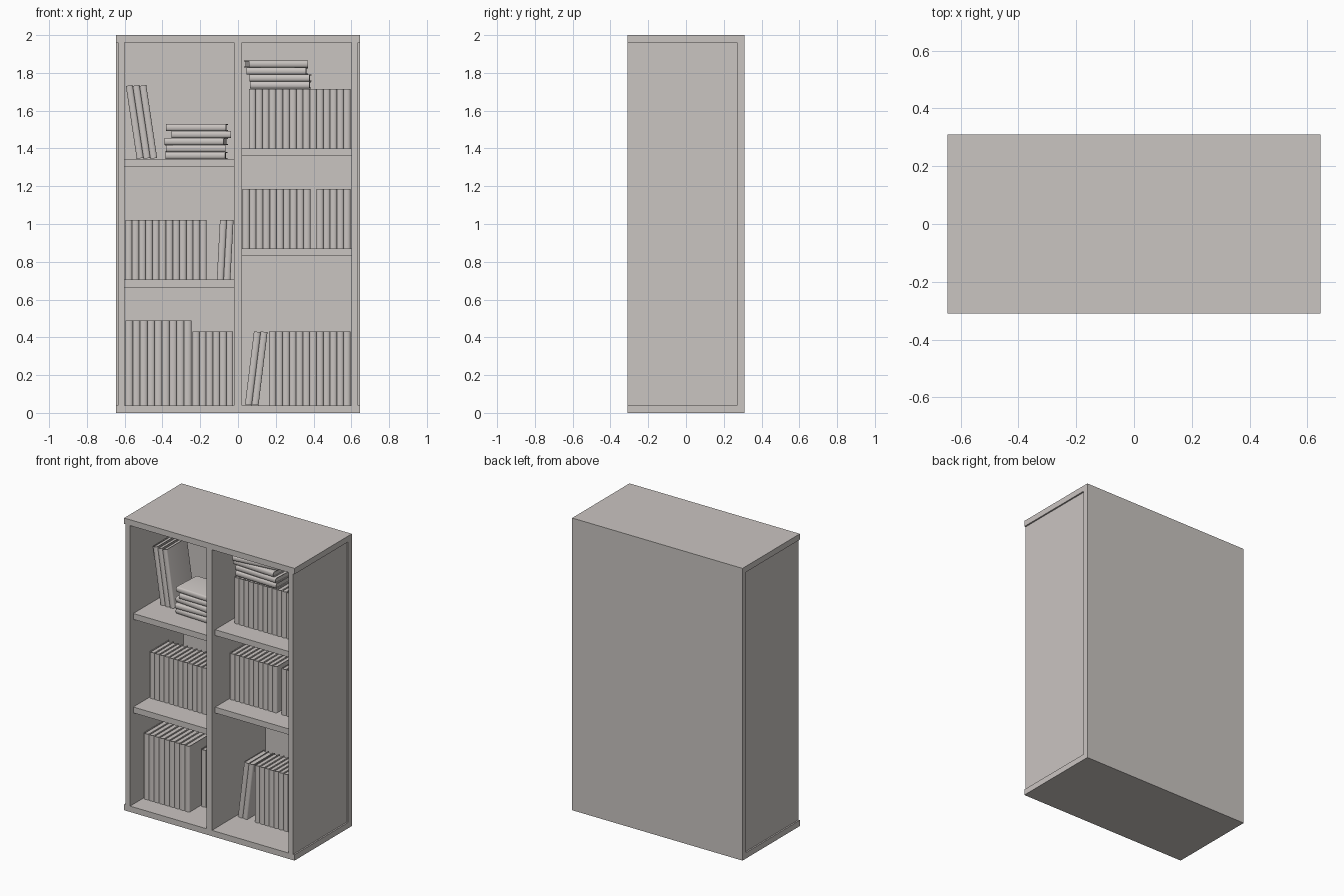
import bpy, bmesh, math
from mathutils import Matrix

cube = bpy.data.objects.get("Cube")
if cube:
    bpy.data.objects.remove(cube)

mat = bpy.data.materials.new("warm_grey")
mat.use_nodes = True
GREY = (0.59, 0.555, 0.535, 1)
mat.diffuse_color = GREY
mat.node_tree.nodes["Principled BSDF"].inputs["Base Color"].default_value = GREY


def link(name, mesh, matrix=None):
    ob = bpy.data.objects.new(name, mesh)
    bpy.context.collection.objects.link(ob)
    if matrix:
        ob.matrix_world = matrix
    return ob


def add_box(bm, x, y, z):
    size = [b - a for a, b in (x, y, z)]
    mid = [(a + b) / 2 for a, b in (x, y, z)]
    bmesh.ops.create_cube(bm, size=1, matrix=Matrix.Translation(mid) @ Matrix.Diagonal((*size, 1)))


def to_mesh(bm, name):
    bmesh.ops.recalc_face_normals(bm, faces=bm.faces)
    me = bpy.data.meshes.new(name)
    bm.to_mesh(me)
    bm.free()
    me.materials.append(mat)
    return me


def box(name, x, y, z):
    bm = bmesh.new()
    add_box(bm, x, y, z)
    link(name, to_mesh(bm, name))


# Cabinet
W, D, T, H = 0.645, 0.31, 0.04, 2.0
box("bottom_board", (-W, W), (-D, D), (0, T))
box("top_board", (-W, W), (-D, D), (H - T, H))
box("back_panel", (-W, W), (D - T, D), (T, H - T))
box("right_side", (-0.635, -0.6), (-D, D - T), (T, H - T))
box("left_side", (0.6, 0.635), (-D, D - T), (T, H - T))
box("divider", (-0.02, 0.02), (-D, D - T), (T, H - T))
for name, x, tops in (("right", (-0.6, -0.02), (0.705, 1.345)),
                      ("left", (0.02, 0.6), (0.87, 1.4))):
    for top in tops:
        box(name + "_shelf", x, (-0.275, D - T), (top - T, top))


# Book: a C-shaped cover with a rounded spine facing front, and a page block
def book_mesh(w, h, d, c=0.004, bulge=0.01):
    bm = bmesh.new()

    def spine(half, depth, steps=8):
        return [(w / 2 - half * math.cos(math.pi * i / steps),
                 bulge - depth * math.sin(math.pi * i / steps)) for i in range(steps + 1)]

    outer = [(0, d)] + spine(w / 2, bulge) + [(w, d)]
    inner = [(c, d)] + spine(w / 2 - c, bulge - c) + [(w - c, d)]
    rings = [[[bm.verts.new((x, y, z)) for x, y in path] for path in (outer, inner)]
             for z in (0, h)]
    (lo, li), (ho, hi) = rings
    for i in range(len(outer) - 1):
        for a, b in ((lo, li), (ho, hi), (lo, ho), (li, hi)):
            bm.faces.new((a[i], a[i + 1], b[i + 1], b[i]))
    for i in (0, -1):
        bm.faces.new((lo[i], li[i], hi[i], ho[i]))
    add_box(bm, (c, w - c), (bulge, d - 0.008), (0.006, h - 0.006))
    return to_mesh(bm, "book")


BW = 0.0358
tall = book_mesh(0.0388, 0.45, 0.23)
medium = book_mesh(BW, 0.39, 0.22)
small = book_mesh(BW, 0.316, 0.21)
books = []


def row(name, mesh, w, count, x, y, z, lean=0):
    a = math.radians(lean)
    z += w * max(0, math.sin(a))
    for i in range(count):
        m = Matrix.Translation((x + i * w / math.cos(a), y, z)) @ Matrix.Rotation(a, 4, "Y")
        books.append(link(name, mesh, m))


def stack(name, y, z, items):
    # Each item is the centre x and the twist in degrees, from bottom to top
    for i, (x, twist) in enumerate(items):
        m = (Matrix.Translation((x, y, z + i * 0.037))
             @ Matrix.Rotation(math.radians(twist), 4, "Z")
             @ Matrix.Translation((-0.158, -0.105, BW))
             @ Matrix.Rotation(math.pi / 2, 4, "Y"))
        books.append(link(name, small, m))


# Right-hand bays
row("tall_book", tall, 0.0388, 9, -0.596, -0.175, T)
row("medium_book", medium, BW, 6, -0.24, -0.06, T)
row("small_book", small, BW, 12, -0.596, -0.11, 0.705)
row("leaning_book", small, BW, 2, -0.112, -0.11, 0.705, 3)
row("leaning_book", medium, BW, 3, -0.536, -0.08, 1.345, -8.5)
stack("stacked_book", -0.03, 1.345,
      [(-0.22, -3), (-0.225, 1), (-0.222, -6), (-0.195, 0), (-0.217, -3)])

# Left-hand bays
row("leaning_book", medium, BW, 2, 0.037, -0.06, T, 7)
row("medium_book", medium, BW, 12, 0.165, -0.06, T)
row("small_book", small, BW, 10, 0.025, -0.13, 0.87)
row("small_book", small, BW, 5, 0.416, -0.13, 0.87)
row("small_book", small, BW, 15, 0.058, -0.13, 1.4)
stack("stacked_book", -0.02, 1.718, [(0.225, -2), (0.225, -3), (0.207, -3), (0.202, 7)])

# Smooth the rounded spines, keep the cover edges crisp
bpy.ops.object.select_all(action="DESELECT")
for ob in books:
    ob.select_set(True)
bpy.context.view_layer.objects.active = books[0]
bpy.ops.object.shade_smooth_by_angle(angle=math.radians(40))
